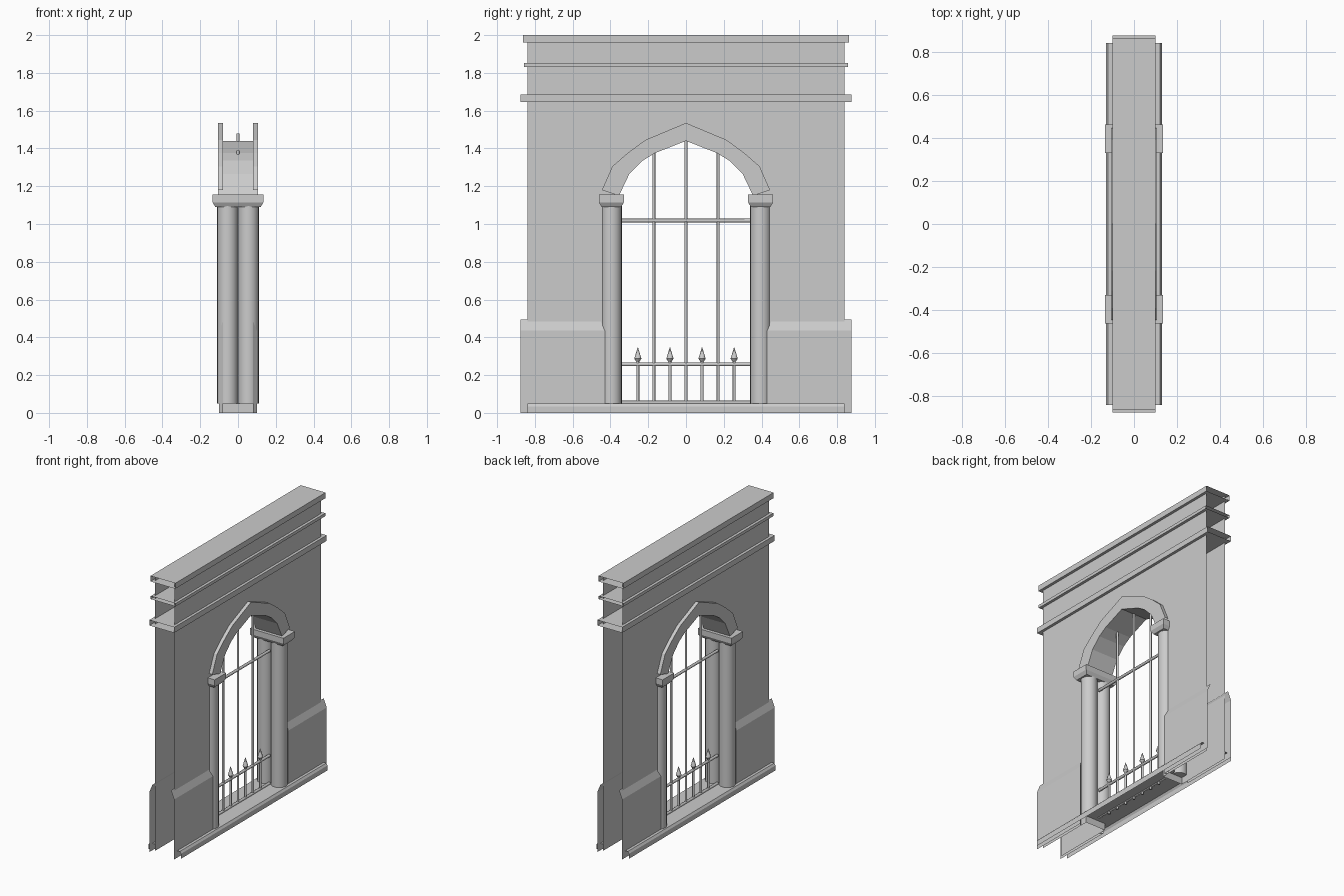
import bpy, bmesh
from mathutils import Matrix, Vector

cube = bpy.data.objects.get("Cube")
if cube:
    bpy.data.objects.remove(cube)

stone = bpy.data.materials.new("grey stone")
stone.use_nodes = True
GREY = (0.6, 0.6, 0.6, 1)
stone.diffuse_color = GREY
stone.node_tree.nodes["Principled BSDF"].inputs["Base Color"].default_value = GREY


def finish(name, bm, smooth=False):
    mesh = bpy.data.meshes.new(name)
    bm.to_mesh(mesh)
    bm.free()
    mesh.materials.append(stone)
    obj = bpy.data.objects.new(name, mesh)
    bpy.context.collection.objects.link(obj)
    for p in mesh.polygons:
        p.use_smooth = smooth and len(p.vertices) == 4
    return obj


def strip(bm, a, b):
    """Bridge two point rows with quads."""
    va, vb = [bm.verts.new(p) for p in a], [bm.verts.new(p) for p in b]
    for i in range(len(a) - 1):
        bm.faces.new((va[i], va[i + 1], vb[i + 1], vb[i]))


def slab(name, hx, hy, z0, z1):
    """Moulding running along y, with open ends."""
    ring = [(hx, z0), (hx, z1), (-hx, z1), (-hx, z0), (hx, z0)]
    bm = bmesh.new()
    strip(bm, [(x, hy, z) for x, z in ring], [(x, -hy, z) for x, z in ring])
    bmesh.ops.remove_doubles(bm, verts=bm.verts, dist=1e-5)
    bmesh.ops.recalc_face_normals(bm, faces=bm.faces)
    return finish(name, bm)


def rod(bm, start, end, r1, r2=None, sides=8):
    a, b = Vector(start), Vector(end)
    turn = (b - a).to_track_quat('Z', 'Y').to_matrix().to_4x4()
    bmesh.ops.create_cone(bm, cap_ends=True, segments=sides, radius1=r1,
                          radius2=r1 if r2 is None else r2, depth=(b - a).length,
                          matrix=Matrix.Translation((a + b) / 2) @ turn)


WALL, FACE, BASE = 0.08, 0.1, 0.13

# Arch outlines, mirrored about the crown
half_in = [(0.355, 1.15), (0.30, 1.265), (0.23, 1.335), (0.165, 1.375), (0, 1.44)]
half_out = [(0.445, 1.18), (0.39, 1.305), (0.31, 1.375), (0.215, 1.445), (0, 1.535)]


def mirrored(half):
    return half + [(-y, z) for y, z in reversed(half[:-1])]


inner, outer = mirrored(half_in), mirrored(half_out)

# Wall sheets with the arched opening
opening = [(0.395, 0), (0.395, 1.12)] + inner + [(-0.395, 1.12), (-0.395, 0)]
outline = [(0.84, 0)] + opening + [(-0.84, 0), (-0.84, 2), (0.84, 2)]
bm = bmesh.new()
for side in (1, -1):
    face = bm.faces.new([bm.verts.new((side * WALL, y, z)) for y, z in outline])
    face.normal_update()
    if face.normal.x * side < 0:
        face.normal_flip()
finish("wall", bm)

# Jambs between the columns
bm = bmesh.new()
for y in (0.395, -0.395):
    strip(bm, [(WALL, y, 0), (WALL, y, 1.12)], [(-WALL, y, 0), (-WALL, y, 1.12)])
finish("jambs", bm)

# Arch vault and raised surrounds
bm = bmesh.new()
R = 0.105
strip(bm, [(R, y, z) for y, z in inner], [(-R, y, z) for y, z in inner])
finish("arch_vault", bm)
bm = bmesh.new()
for s in (1, -1):
    strip(bm, [(s * R, y, z) for y, z in inner], [(s * R, y, z) for y, z in outer])
    strip(bm, [(s * R, y, z) for y, z in outer], [(s * WALL, y, z) for y, z in outer])
bmesh.ops.remove_doubles(bm, verts=bm.verts, dist=1e-5)
finish("arch_surround", bm)

# Cornice mouldings
slab("top_cornice", FACE, 0.862, 1.96, 2.0)
slab("middle_cornice", FACE, 0.858, 1.83, 1.852)
slab("lower_cornice", FACE, 0.875, 1.645, 1.685)

# Sloped plinth panels either side of the opening
bm = bmesh.new()
for s in (1, -1):
    for e in (1, -1):
        rows = [(FACE, 0), (FACE, 0.435), (0.075, 0.495)]
        near = [(s * x, e * y, z) for (x, z), y in zip(rows, (0.43, 0.43, 0.455))]
        strip(bm, near, [(s * x, e * 0.875, z) for x, z in rows])
        strip(bm, [(s * WALL, e * 0.45, z) for z in (0, 0.483)], near[:2])
finish("plinth", bm)

# Base course and sill
bm = bmesh.new()
for s in (1, -1):
    rows = [(BASE, 0), (BASE, 0.035), (0.12, 0.05), (WALL, 0.05)]
    strip(bm, [(s * x, 0.84, z) for x, z in rows], [(s * x, -0.84, z) for x, z in rows])
strip(bm, [(WALL, 0.395, 0.05), (WALL, -0.395, 0.05)],
      [(-WALL, 0.395, 0.05), (-WALL, -0.395, 0.05)])
finish("base_course", bm)

# Paired columns and their shared capitals
for side, y in (("left", 0.395), ("right", -0.395)):
    bm = bmesh.new()
    for x in (0.055, -0.055):
        rod(bm, (x, y, 0.05), (x, y, 1.1), 0.055, sides=20)
    finish(side + "_columns", bm, True)
    bm = bmesh.new()
    loops = []
    for z, hx, hy in ((1.09, 0.12, 0.052), (1.115, 0.135, 0.066), (1.155, 0.135, 0.066)):
        loops.append([bm.verts.new((a * hx, y + b * hy, z))
                      for a, b in ((1, 1), (-1, 1), (-1, -1), (1, -1))])
    for lo, hi in zip(loops, loops[1:]):
        for i in range(4):
            j = (i + 1) % 4
            bm.faces.new((lo[i], lo[j], hi[j], hi[i]))
    bm.faces.new(loops[0][::-1])
    bm.faces.new(loops[-1])
    finish(side + "_capital", bm)

# Iron grille
bm = bmesh.new()
for y, top in ((0, 1.48), (0.17, 1.39), (-0.17, 1.39)):
    rod(bm, (0, y, 0.03), (0, y, top), 0.008)
for z in (0.055, 0.257, 1.018):
    rod(bm, (0, -0.36, z), (0, 0.36, z), 0.01)
finish("grille_bars", bm, True)

# Short pickets with spear heads
bm = bmesh.new()
for y in (-0.255, -0.085, 0.085, 0.255):
    rod(bm, (0, y, 0.03), (0, y, 0.28), 0.008)
    rod(bm, (0, y, 0.272), (0, y, 0.287), 0.009, 0.019)
    rod(bm, (0, y, 0.287), (0, y, 0.347), 0.019, 0.001)
finish("spear_pickets", bm, True)
